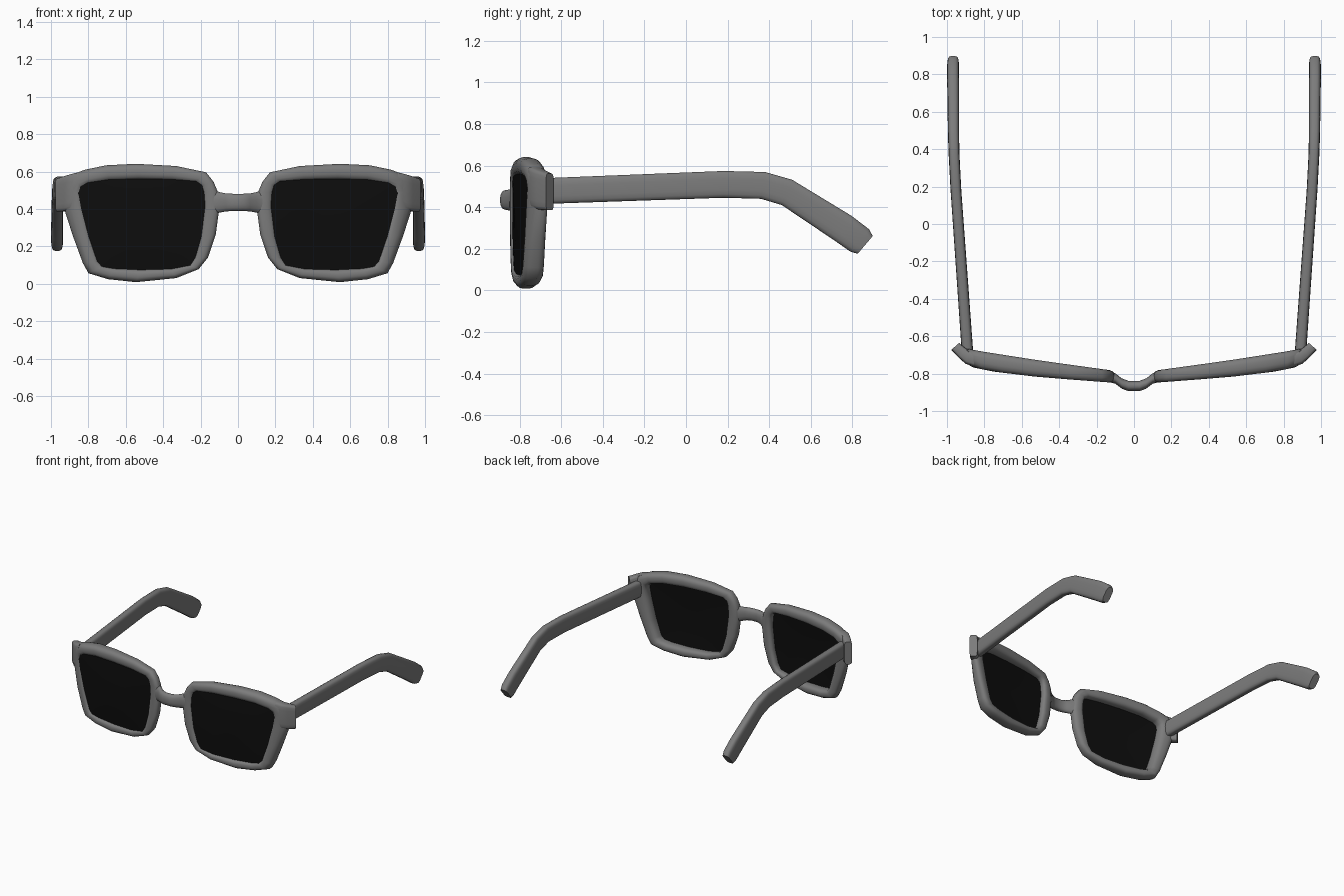
import bpy, bmesh
from math import cos, sin, pi
from mathutils import Vector as V

if "Cube" in bpy.data.objects:
    bpy.data.objects.remove(bpy.data.objects["Cube"])


def material(name, g):
    m = bpy.data.materials.new(name)
    m.diffuse_color = (g, g, g, 1)
    m.use_nodes = True
    m.node_tree.nodes["Principled BSDF"].inputs["Base Color"].default_value = m.diffuse_color
    return m


FRAME = material("frame_grey", 0.2)
BLACK = material("lens_black", 0.004)


def section(c, u, v, p, n=16):
    """Rounded-box cross-section around c with half axes u and v."""
    pw = lambda t: (1 if t > 0 else -1) * abs(t) ** p
    return [c + u * pw(cos(a)) + v * pw(sin(a))
            for a in (2 * pi * (i + .5) / n for i in range(n))]


def loft(name, rings, mat, closed=False, mirror=True, angle=40):
    bm = bmesh.new()
    rows = [[bm.verts.new(p) for p in r] for r in rings]
    n = len(rows[0])
    for i in range(len(rows) if closed else len(rows) - 1):
        a, b = rows[i], rows[(i + 1) % len(rows)]
        for j in range(n):
            k = (j + 1) % n
            bm.faces.new((a[j], a[k], b[k], b[j]))
    if not closed:
        bm.faces.new(rows[0])
        bm.faces.new(rows[-1])
    bmesh.ops.recalc_face_normals(bm, faces=bm.faces)
    me = bpy.data.meshes.new(name)
    bm.to_mesh(me)
    bm.free()
    me.materials.append(mat)
    ob = bpy.data.objects.new(name, me)
    bpy.context.collection.objects.link(ob)
    if mirror:
        ob.modifiers.new("mirror", 'MIRROR').use_mirror_merge = False
    bpy.ops.object.select_all(action='DESELECT')
    ob.select_set(True)
    bpy.context.view_layer.objects.active = ob
    bpy.ops.object.shade_smooth_by_angle(angle=angle * pi / 180)
    return ob


def curve(x, pts):
    """Piecewise linear lookup."""
    for (x0, y0), (x1, y1) in zip(pts, pts[1:]):
        if x <= x1:
            break
    return y0 + (y1 - y0) * (x - x0) / (x1 - x0)


# Front and back surface of the wrapped frame, as y over x
front = lambda x: curve(x, [(.1, -.85), (.5, -.82), (.75, -.79), (.86, -.768), (.94, -.72)])
back = lambda x: curve(x, [(.1, -.785), (.5, -.73), (.85, -.675), (.94, -.655)])

# Rim outline: outer x, z and opening x, z
RIM = [(.10, .40, .185, .42), (.107, .49, .19, .49), (.13, .545, .20, .525),
       (.17, .596, .23, .543), (.33, .63, .36, .553), (.545, .642, .53, .556),
       (.705, .634, .69, .55), (.82, .61, .80, .53), (.90, .578, .83, .51),
       (.935, .50, .835, .48), (.93, .40, .82, .40), (.885, .26, .785, .25),
       (.83, .11, .745, .12), (.80, .056, .72, .095), (.695, .024, .66, .085),
       (.545, .008, .52, .078), (.33, .03, .36, .082), (.21, .078, .26, .10),
       (.16, .14, .235, .14), (.118, .265, .205, .25)]

# Rims
rings = []
for ox, oz, ix, iz in RIM:
    ring = section(V((0, 0, 0)), V((1, 0, 0)), V((0, 1, 0)), .75)
    pts = []
    for s in ring:
        t = (s.x + 1) / 2
        x, z = ix + (ox - ix) * t, iz + (oz - iz) * t
        f, b = front(x), back(x)
        pts.append(V((x, (f + b) / 2 + s.y * (b - f) / 2, z)))
    rings.append(pts)
loft("rim", rings, FRAME, closed=True, angle=60)

# Lenses: bulged thin shells seated in the rims
mid = V((.51, 0, .32))
edge = [V((ix + (ox - ix) * .2, 0, iz + (oz - iz) * .2)) for ox, oz, ix, iz in RIM]


def lens_ring(s, dy):
    out = []
    for e in edge:
        p = mid.lerp(e, s)
        p.y = -.833 + .105 * (p.x - .19) - .012 * (1 - s * s) + dy
        out.append(p)
    return out


steps = (.05, .4, .75, 1)
loft("lens", [lens_ring(s, 0) for s in steps] +
     [lens_ring(s, .015) for s in reversed(steps)], BLACK)

# Bridge
half = [(.14, -.815, .03, .07), (.10, -.826, .028, .056),
        (.065, -.853, .028, .049), (.03, -.866, .028, .047)]
path = [(-x, *r) for x, *r in half] + [(x, *r) for x, *r in reversed(half)]
loft("bridge", [section(V((x, y, .435)), V((0, hy, 0)), V((0, 0, hz)), .85)
                for x, y, hy, hz in path], FRAME, mirror=False, angle=60)

# End pieces wrapping back to the hinges: front xy, back xy, z range
ends = [(.855, -.762, .86, -.69, .41, .595), (.90, -.748, .885, -.675, .395, .586),
        (.935, -.717, .905, -.66, .388, .576), (.977, -.673, .935, -.636, .385, .562)]
loft("end_piece", [section(V(((a + c) / 2, (b + d) / 2, (z0 + z1) / 2)),
                           V((c - a, d - b, 0)) / 2, V((0, 0, z1 - z0)) / 2, .35)
                   for a, b, c, d, z0, z1 in ends], FRAME)

# Temples: x, lower edge yz, upper edge yz, half width
arms = [(.89, -.69, .415, -.69, .54, .031), (.952, .18, .445, .18, .575, .029),
        (.962, .36, .44, .38, .57, .029), (.965, .46, .41, .51, .533, .03),
        (.967, .72, .235, .795, .36, .032), (.967, .79, .186, .88, .295, .032),
        (.967, .825, .176, .898, .262, .029)]
loft("temple", [section(V((x, (a + c) / 2, (b + d) / 2)), V((w, 0, 0)),
                        V((0, c - a, d - b)) / 2, .55)
                for x, a, b, c, d, w in arms], FRAME)
